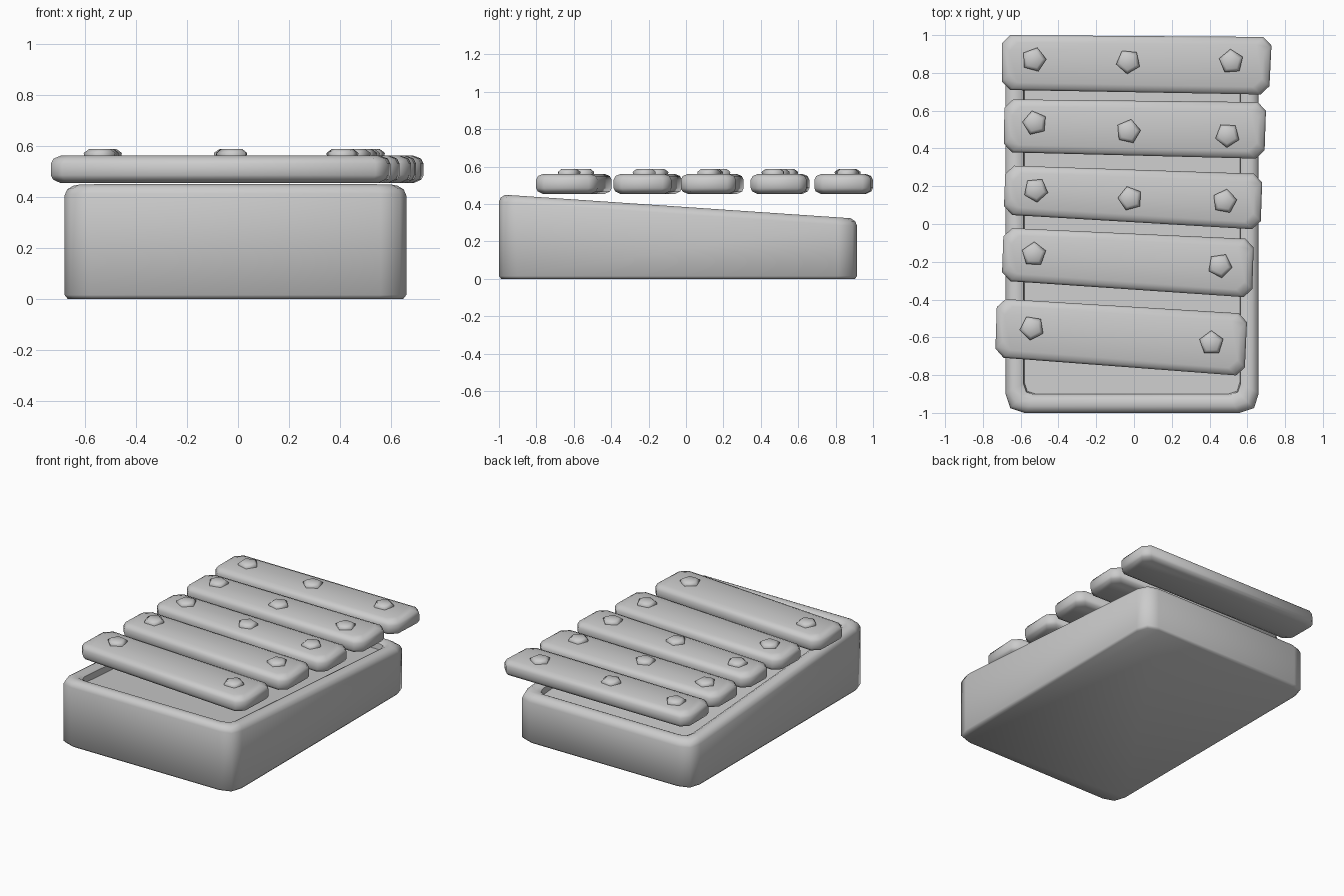
import bpy, bmesh, math
from mathutils import Vector

if "Cube" in bpy.data.objects:
    bpy.data.objects.remove(bpy.data.objects["Cube"])


def outline(quad, inset, cut, steps):
    """Inset a four-sided plan outline and round off its corners."""
    signs = [(1, 1), (-1, 1), (-1, -1), (1, -1)]
    c = [Vector((x + sx * inset, y + sy * inset))
         for (x, y), (sx, sy) in zip(quad, signs)]
    pts = []
    for i, p in enumerate(c):
        a = p + (c[i - 1] - p).normalized() * cut
        b = p + (c[(i + 1) % 4] - p).normalized() * cut
        for s in range(steps + 1):
            t = s / steps
            pts.append(a * (1 - t) ** 2 + p * 2 * t * (1 - t) + b * t * t)
    return pts


def loft(name, rings, angle):
    """Skin a stack of closed rings and cap both ends."""
    bm = bmesh.new()
    loops = [[bm.verts.new(p) for p in ring] for ring in rings]
    n = len(loops[0])
    for lo, hi in zip(loops, loops[1:]):
        for i in range(n):
            j = (i + 1) % n
            bm.faces.new((lo[i], lo[j], hi[j], hi[i]))
    bm.faces.new(loops[0][::-1])
    bm.faces.new(loops[-1])
    bmesh.ops.recalc_face_normals(bm, faces=bm.faces)
    mesh = bpy.data.meshes.new(name)
    bm.to_mesh(mesh)
    bm.free()
    ob = bpy.data.objects.new(name, mesh)
    bpy.context.collection.objects.link(ob)
    bpy.ops.object.select_all(action='DESELECT')
    ob.select_set(True)
    bpy.context.view_layer.objects.active = ob
    bpy.ops.object.shade_smooth_by_angle(angle=math.radians(angle))
    return ob


# Sloping resonator box with a rounded rim and shallow recess
box = [(-0.68, -1.0), (0.66, -1.0), (0.66, 0.915), (-0.68, 0.915)]


def top_z(y):
    return 0.452 - 0.13 * (y + 1) / 1.915


rings = []
for inset, z, cut in [(0.012, 0.0, 0.10), (0.0, 0.015, 0.10)]:
    rings.append([(p.x, p.y, z) for p in outline(box, inset, cut, 2)])
for inset, drop, cut in [(0.0, 0.04, 0.10), (0.01, 0.015, 0.10),
                         (0.035, 0.0, 0.09), (0.07, 0.0, 0.07),
                         (0.095, 0.015, 0.06), (0.10, 0.055, 0.06)]:
    rings.append([(p.x, p.y, top_z(p.y) - drop)
                  for p in outline(box, inset, cut, 2)])
loft("resonator_box", rings, 50)

# Tone bars: plan corners and bolt positions
bars = [
    ([(-0.70, 0.71), (0.715, 0.685), (0.73, 0.99), (-0.70, 1.0)],
     [(-0.53, 0.87), (-0.03, 0.86), (0.515, 0.86)]),
    ([(-0.69, 0.38), (0.69, 0.345), (0.70, 0.645), (-0.685, 0.66)],
     [(-0.525, 0.535), (-0.03, 0.49), (0.495, 0.47)]),
    ([(-0.69, 0.05), (0.67, -0.03), (0.68, 0.265), (-0.68, 0.31)],
     [(-0.52, 0.18), (-0.02, 0.135), (0.48, 0.12)]),
    ([(-0.70, -0.30), (0.625, -0.39), (0.635, -0.08), (-0.69, -0.02)],
     [(-0.53, -0.16), (0.455, -0.22)]),
    ([(-0.735, -0.705), (0.585, -0.805), (0.60, -0.475), (-0.725, -0.395)],
     [(-0.54, -0.55), (0.41, -0.63)]),
]
bar_section = [(0.035, 0.455), (0.008, 0.468), (0.0, 0.485),
               (0.0, 0.53), (0.01, 0.55), (0.04, 0.562)]
bolt_section = [(0.062, 0.548), (0.066, 0.572), (0.045, 0.587)]
for k, (quad, bolts) in enumerate(bars, 1):
    loft(f"tone_bar_{k}", [[(p.x, p.y, z) for p in outline(quad, inset, 0.045, 1)]
                           for inset, z in bar_section], 50)
    # Five-sided bolt heads, each turned a little differently
    for m, (x, y) in enumerate(bolts, 1):
        turn = 0.5 * k + 0.8 * m
        loft(f"bolt_{k}_{m}",
             [[(x + r * math.cos(turn + i * math.tau / 5),
                y + r * math.sin(turn + i * math.tau / 5), z) for i in range(5)]
              for r, z in bolt_section], 75)
